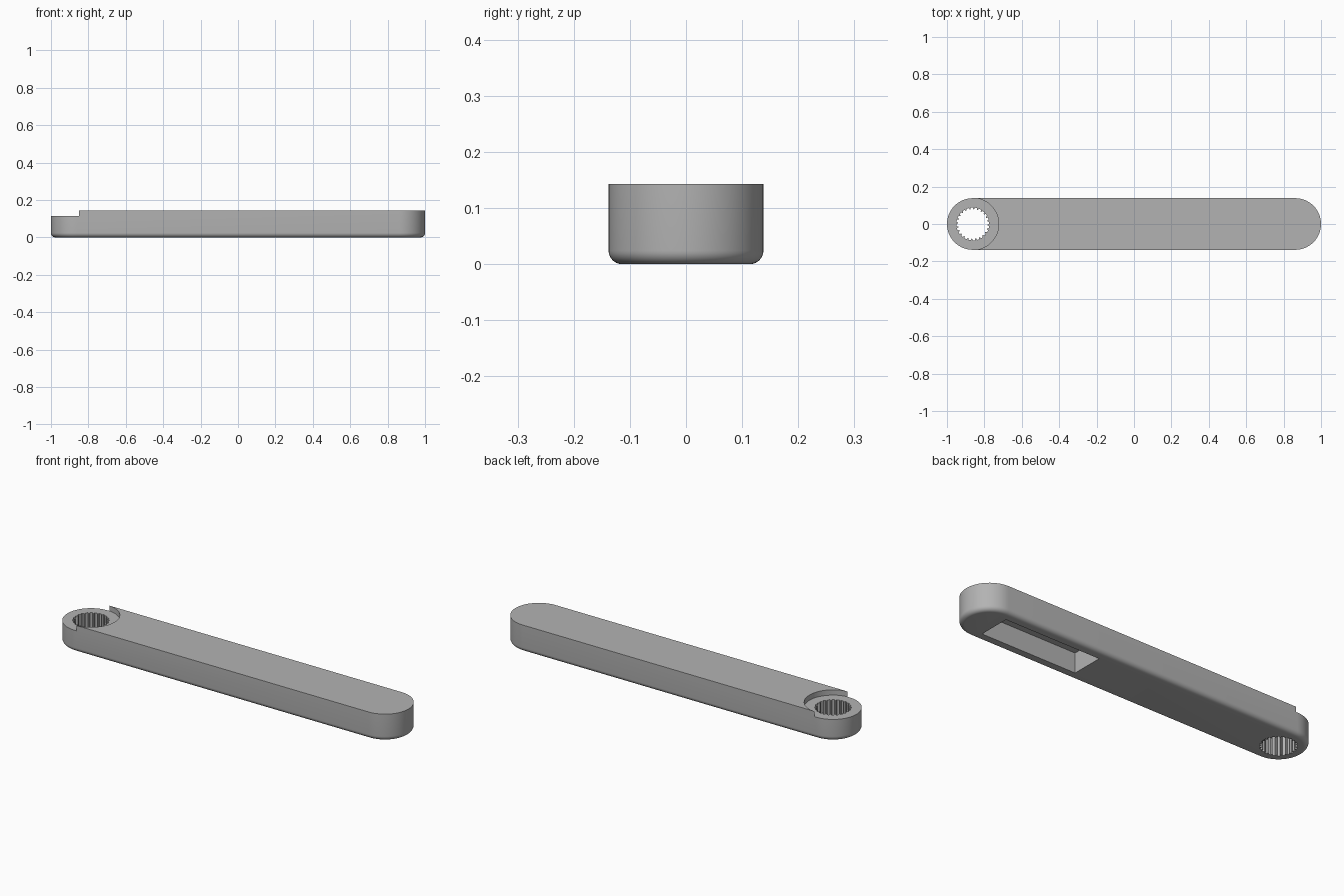
import bpy
import bmesh
from math import sin, cos, pi, radians

if "Cube" in bpy.data.objects:
    bpy.data.objects.remove(bpy.data.objects["Cube"])

RADIUS, HEIGHT, HUB_X = 0.138, 0.143, -0.862
FILLET, STEP_Z = 0.024, 0.115
TEETH = 24

grey = bpy.data.materials.new("grey plastic")
grey.use_nodes = True
colour = (0.45, 0.45, 0.45, 1)
grey.diffuse_color = colour
grey.node_tree.nodes["Principled BSDF"].inputs["Base Color"].default_value = colour


def loft(name, layers):
    """Solid through stacked outlines; each layer is (outline, z)."""
    bm = bmesh.new()
    rings = [[bm.verts.new((x, y, z)) for x, y in pts] for pts, z in layers]
    n = len(rings[0])
    for a, b in zip(rings, rings[1:]):
        for i in range(n):
            j = (i + 1) % n
            bm.faces.new((a[i], a[j], b[j], b[i]))
    bm.faces.new(rings[0][::-1])
    bm.faces.new(rings[-1])
    bmesh.ops.recalc_face_normals(bm, faces=bm.faces)
    mesh = bpy.data.meshes.new(name)
    bm.to_mesh(mesh)
    bm.free()
    obj = bpy.data.objects.new(name, mesh)
    bpy.context.collection.objects.link(obj)
    mesh.materials.append(grey)
    return obj


def stadium(r, seg=32):
    right = [(-HUB_X + r * cos(a), r * sin(a))
             for a in (pi * (i / seg - 0.5) for i in range(seg + 1))]
    return right + [(-x, -y) for x, y in right]


def circle(r, seg=96):
    return [(HUB_X + r * cos(2 * pi * i / seg), r * sin(2 * pi * i / seg))
            for i in range(seg)]


def spline(outer, inner):
    pts = []
    for t in range(TEETH):
        for r, f in ((outer, 0.0), (outer, 0.5), (inner, 0.65), (inner, 0.85)):
            a = 2 * pi * (t + f) / TEETH
            pts.append((HUB_X + r * cos(a), r * sin(a)))
    return pts


# Arm body with a rounded bottom edge
layers = []
for k in range(9):
    a = k / 8 * pi / 2
    layers.append((stadium(RADIUS - FILLET * (1 - sin(a))), FILLET * (1 - cos(a))))
layers.append((stadium(RADIUS), HEIGHT))
arm = loft("lever_arm", layers)

# Cutters: lowered hub, toothed shaft hole, pocket under the far end
hub = circle(RADIUS + 0.0005)
hole = spline(0.088, 0.079)
x0, x1, w = 0.28, 0.835, 0.085
pocket = [(x0, -w), (x1, -w), (x1, w), (x0, w)]
cutters = [
    loft("hub_recess_cutter", [(hub, STEP_Z), (hub, 0.3)]),
    loft("shaft_hole_cutter", [(hole, -0.1), (hole, 0.3)]),
    loft("pocket_cutter", [(pocket, -0.1), (pocket, 0.105)]),
]

bpy.ops.object.select_all(action="DESELECT")
bpy.context.view_layer.objects.active = arm
arm.select_set(True)
for cutter in cutters:
    cutter.hide_render = True
    mod = arm.modifiers.new(cutter.name, "BOOLEAN")
    mod.operation = "DIFFERENCE"
    mod.solver = "EXACT"
    mod.object = cutter
    bpy.ops.object.modifier_apply(modifier=mod.name)
    bpy.data.objects.remove(cutter)

bpy.ops.object.shade_smooth_by_angle(angle=radians(30))
